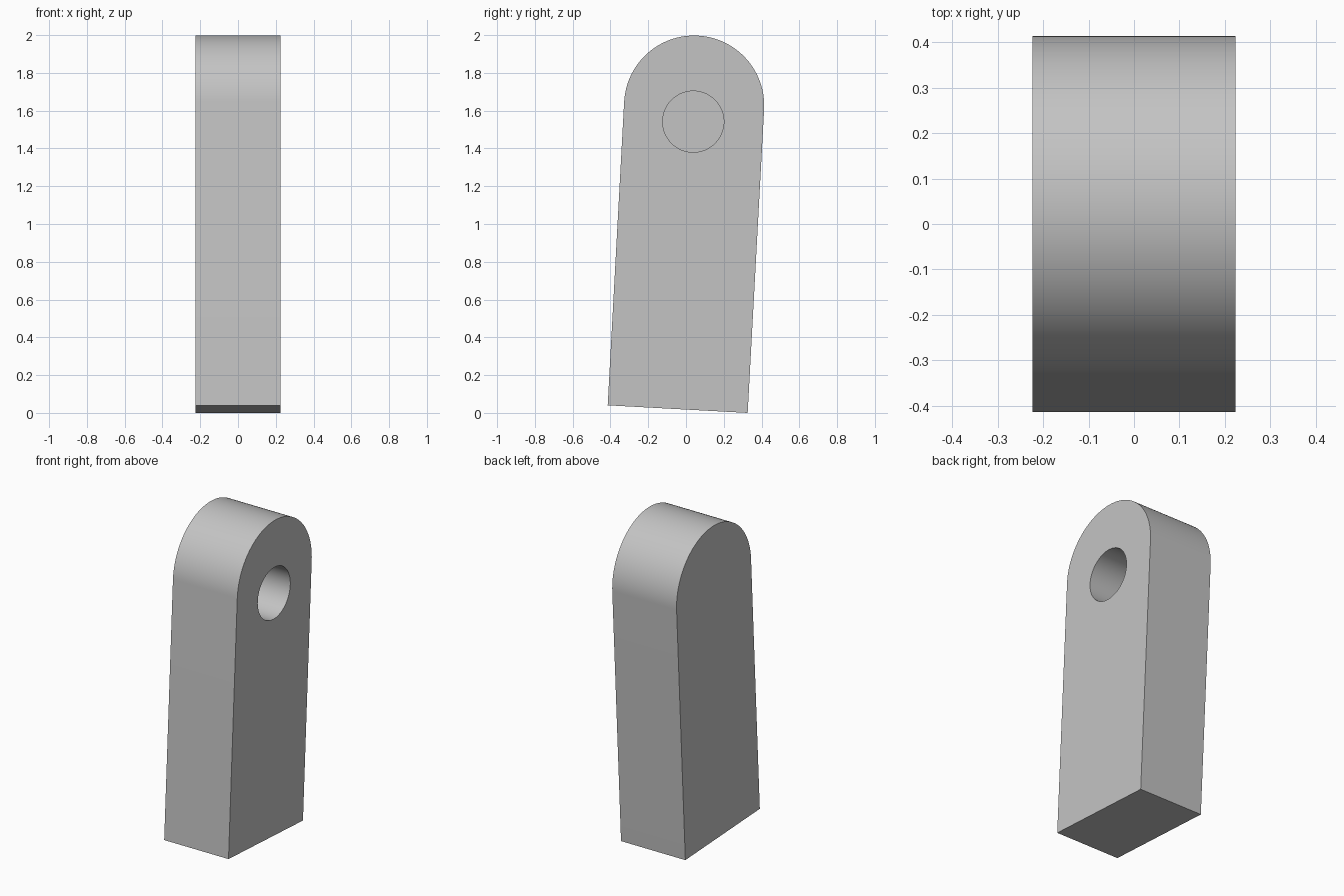
import bpy
import bmesh
import math
from mathutils import Matrix, Vector

cube = bpy.data.objects.get("Cube")
if cube:
    bpy.data.objects.remove(cube, do_unlink=True)

HALF_THICK = 0.224
RADIUS = 0.371
SHAFT = 1.609          # base to centre of the rounded end
HOLE_RADIUS = 0.162
HOLE_DEPTH = 0.32
HOLE_HEIGHT = 1.524    # along the leaning axis
LEAN = math.radians(3.1)
SEGMENTS = 64

grey = bpy.data.materials.new("plain grey")
grey.use_nodes = True
colour = (0.55, 0.55, 0.55, 1)
grey.diffuse_color = colour
grey.node_tree.nodes["Principled BSDF"].inputs["Base Color"].default_value = colour

# Lean towards the back, with the lowest edge on the ground
lean = (Matrix.Translation((0, -0.044, RADIUS * math.sin(LEAN)))
        @ Matrix.Rotation(-LEAN, 4, "X"))


def prism(name, outline, x0, x1):
    """Extrude a (y, z) outline from x0 to x1 and lean it."""
    bm = bmesh.new()
    face = bm.faces.new([bm.verts.new((x0, y, z)) for y, z in outline])
    extruded = bmesh.ops.extrude_face_region(bm, geom=[face])["geom"]
    moved = [v for v in extruded if isinstance(v, bmesh.types.BMVert)]
    bmesh.ops.translate(bm, verts=moved, vec=Vector((x1 - x0, 0, 0)))
    bmesh.ops.transform(bm, matrix=lean, verts=bm.verts)
    bmesh.ops.recalc_face_normals(bm, faces=bm.faces)
    mesh = bpy.data.meshes.new(name)
    bm.to_mesh(mesh)
    bm.free()
    mesh.materials.append(grey)
    obj = bpy.data.objects.new(name, mesh)
    bpy.context.collection.objects.link(obj)
    return obj


def arc(radius, height, sweep, count):
    return [(radius * math.cos(sweep * i / SEGMENTS),
             height + radius * math.sin(sweep * i / SEGMENTS))
            for i in range(count)]


# Round-topped bar
outline = [(-RADIUS, 0), (RADIUS, 0)] + arc(RADIUS, SHAFT, math.pi, SEGMENTS + 1)
bar = prism("round_topped_bar", outline, -HALF_THICK, HALF_THICK)

# Blind round hole in one broad side
cutter = prism("hole_cutter", arc(HOLE_RADIUS, HOLE_HEIGHT, math.tau, SEGMENTS),
               HALF_THICK - HOLE_DEPTH, HALF_THICK + 0.1)
cutter.hide_render = True
cut = bar.modifiers.new("blind_hole", "BOOLEAN")
cut.operation = "DIFFERENCE"
cut.solver = "EXACT"
cut.object = cutter

bpy.ops.object.select_all(action="DESELECT")
bar.select_set(True)
bpy.context.view_layer.objects.active = bar
bpy.ops.object.modifier_apply(modifier=cut.name)
bpy.data.objects.remove(cutter, do_unlink=True)
bpy.ops.object.shade_smooth_by_angle(angle=math.radians(30))
